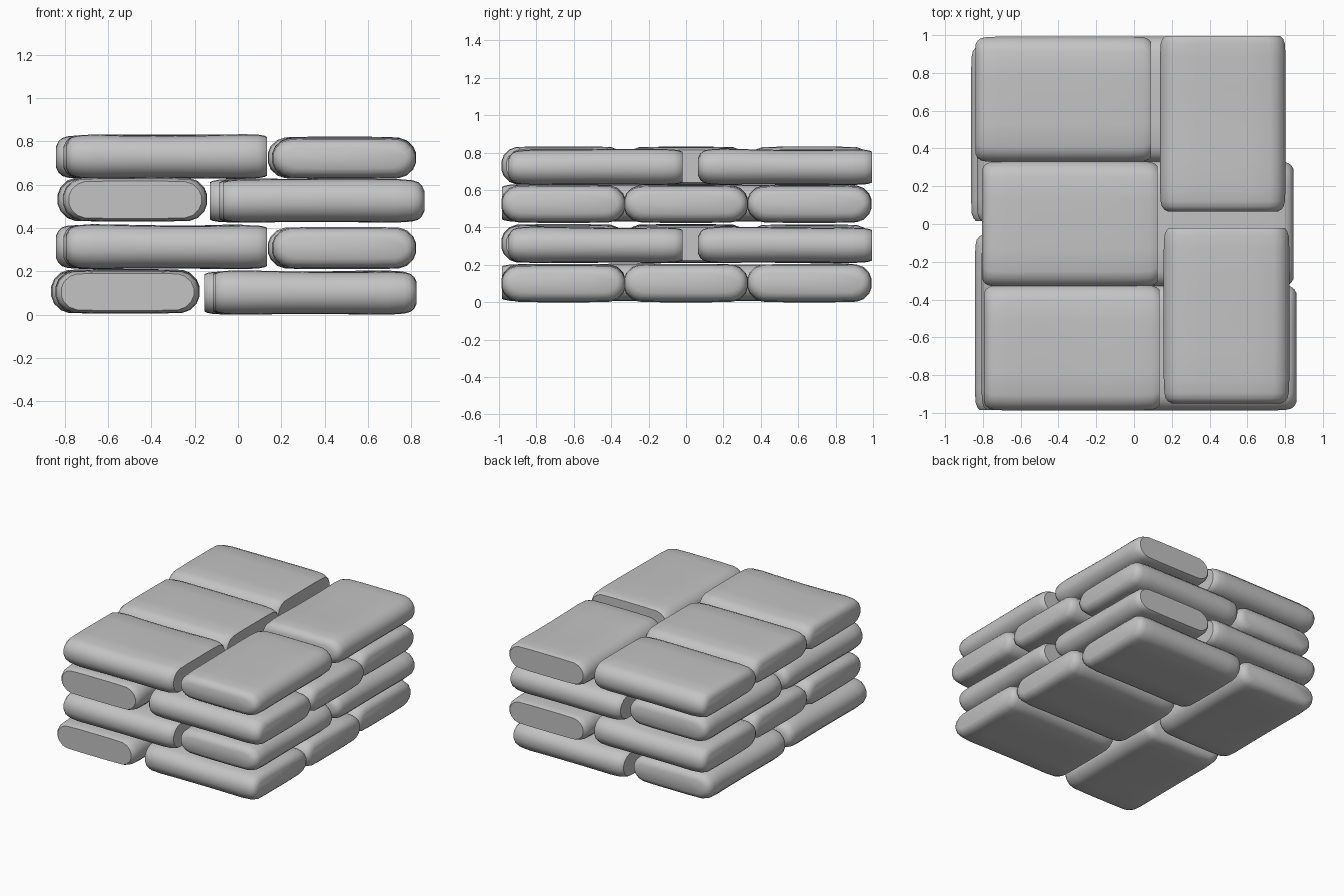
import bpy, bmesh, math, random
from mathutils import Matrix, Vector

if "Cube" in bpy.data.objects:
    bpy.data.objects.remove(bpy.data.objects["Cube"])

random.seed(4)
sack_grey = bpy.data.materials.new("sack grey")
sack_grey.diffuse_color = (0.55, 0.55, 0.55, 1)
sack_grey.use_nodes = True
sack_grey.node_tree.nodes["Principled BSDF"].inputs["Base Color"].default_value = sack_grey.diffuse_color

LENGTH, WIDTH = 0.93, 0.665

# Quarter of the sack cross-section (fraction of half width, half height)
QUARTER = [(1.0, 0.22), (0.96, 0.55), (0.87, 0.84), (0.76, 0.97), (0.4, 1.0)]
RING = (QUARTER + [(-a, b) for a, b in reversed(QUARTER)]
        + [(-a, -b) for a, b in QUARTER] + [(a, -b) for a, b in reversed(QUARTER)])

# Stations along the length: position, width scale, height scale.
# The first end is stitched and rounded, the last is folded flat.
STATIONS = [(0, 0.87, 0.5), (0.012, 0.93, 0.72), (0.03, 0.97, 0.87), (0.06, 0.99, 0.95),
            (0.14, 1, 1), (0.3, 1, 0.98), (0.5, 1, 0.97), (0.7, 1, 0.98), (0.88, 1, 1),
            (0.955, 0.99, 0.97), (0.985, 0.96, 0.92), (1, 0.92, 0.86)]


def sack(name, start, direction, across, z0, z1, length=LENGTH):
    """Sack running from its rounded end at start along direction."""
    bm = bmesh.new()
    d = Vector(direction)
    side = Vector((-d.y, d.x, 0))
    half = (z1 - z0) / 2
    origin = Vector((start[0], start[1], (z0 + z1) / 2))
    wob = random.uniform(0, 6)
    rings = []
    for t, ws, hs in STATIONS:
        ring = []
        for a, b in RING:
            sag = 0.003 * math.sin(5 * t + wob) if b > 0 else 0
            p = origin + d * (t * length) + side * (a * ws * across / 2)
            p.z += b * hs * half + sag - 0.003 * (b > 0)
            ring.append(bm.verts.new(p))
        rings.append(ring)
    n = len(RING)
    for r, s in zip(rings, rings[1:]):
        for i in range(n):
            j = (i + 1) % n
            bm.faces.new((r[i], r[j], s[j], s[i]))
    bm.faces.new(rings[0])
    bm.faces.new(rings[-1])
    bmesh.ops.recalc_face_normals(bm, faces=bm.faces)
    me = bpy.data.meshes.new(name)
    bm.to_mesh(me)
    bm.free()
    me.materials.append(sack_grey)
    ob = bpy.data.objects.new(name, me)
    bpy.context.collection.objects.link(ob)
    bpy.ops.object.select_all(action='DESELECT')
    ob.select_set(True)
    bpy.context.view_layer.objects.active = ob
    bpy.ops.object.shade_smooth_by_angle(angle=math.radians(35))


ROWS = (-0.655, 0.0, 0.66)

# Layers 2 and 4: three sacks across on the left, two lengthwise on the right
for layer, z in ((2, 0.21), (4, 0.627)):
    for y, x in zip(ROWS, (-0.795, -0.805, -0.84)):
        sack(f"layer_{layer}_cross_sack", (x, y), (1, 0, 0), WIDTH, z, z + 0.208)
    for x, y in ((0.49, -0.95), (0.47, 0.065)):
        sack(f"layer_{layer}_long_sack", (x, y), (0, 1, 0), WIDTH, z, z + 0.195)

# Layers 1 and 3: the same arrangement turned half round
for layer, z, ends, lefts in ((1, 0.0, (0.825, 0.815, 0.775), (-0.51, -0.53)),
                              (3, 0.425, (0.86, 0.845, 0.80), (-0.475, -0.50))):
    for y, x in zip(ROWS, ends):
        sack(f"layer_{layer}_cross_sack", (x, y), (-1, 0, 0), WIDTH, z, z + 0.205)
    for x, y in zip(lefts, (-0.055, 0.945)):
        sack(f"layer_{layer}_long_sack", (x, y), (0, -1, 0), WIDTH, z + 0.005, z + 0.21)
